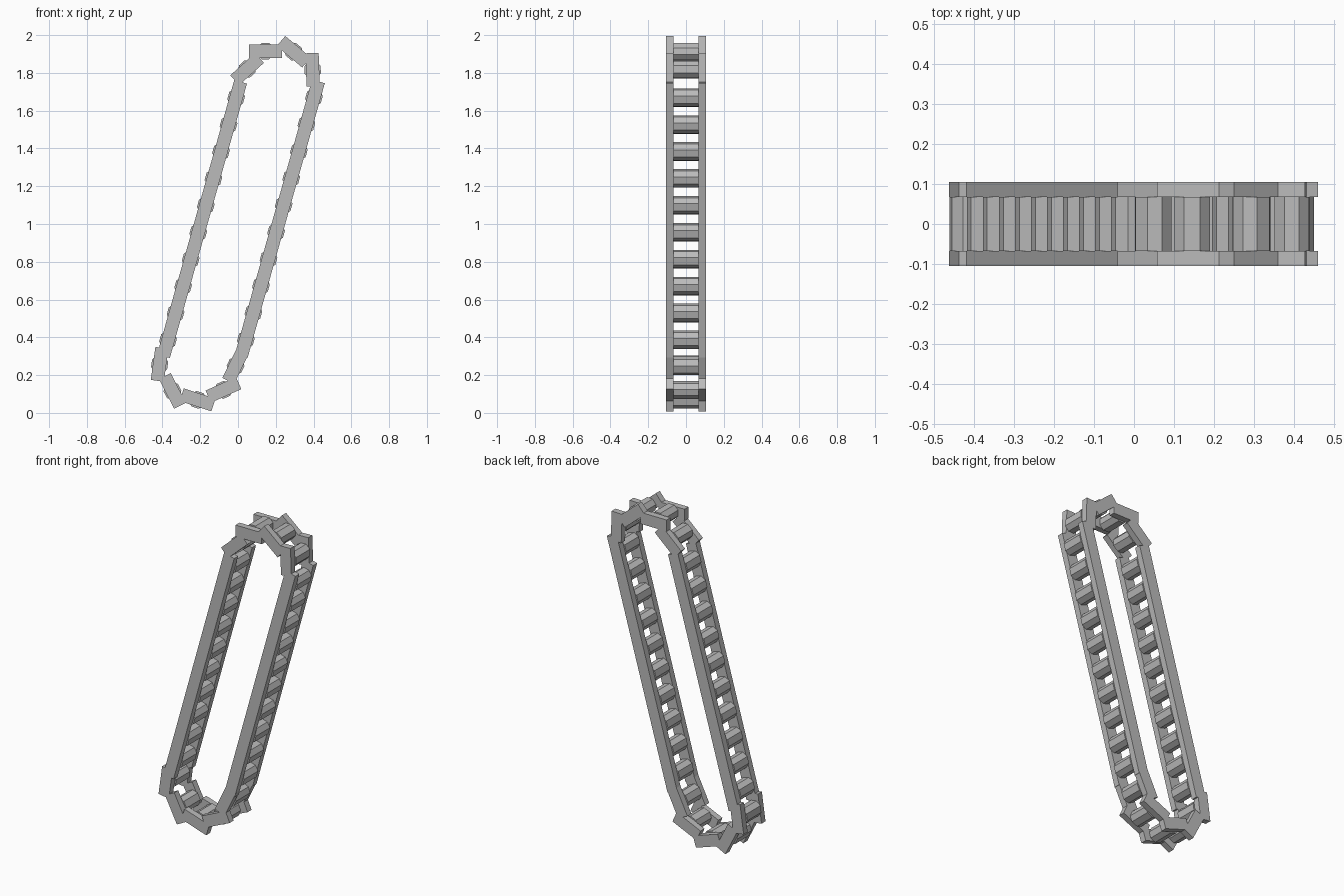
import bpy
import bmesh
import math
from mathutils import Vector

cube = bpy.data.objects.get("Cube")
if cube:
    bpy.data.objects.remove(cube, do_unlink=True)

grey = bpy.data.materials.new("steel_grey")
grey.use_nodes = True
colour = (0.5, 0.5, 0.5, 1)
grey.diffuse_color = colour
grey.node_tree.nodes["Principled BSDF"].inputs["Base Color"].default_value = colour

HALF_LINK, HALF_WIDTH = 0.088, 0.035
RAIL_IN, RAIL_OUT = 0.067, 0.105
PITCH = 0.1425
LEAN = math.radians(74.3)


def prism(name, profile, centre, angle, y0, y1):
    """Extrude an (along, across) profile from y0 to y1, turned in the xz plane."""
    along = Vector((math.cos(angle), 0, math.sin(angle)))
    across = Vector((-along.z, 0, along.x))
    base = Vector((centre[0], y0, centre[1]))
    bm = bmesh.new()
    face = bm.faces.new([bm.verts.new(base + along * u + across * v) for u, v in profile])
    new = bmesh.ops.extrude_face_region(bm, geom=[face])["geom"]
    verts = [g for g in new if isinstance(g, bmesh.types.BMVert)]
    bmesh.ops.translate(bm, verts=verts, vec=(0, y1 - y0, 0))
    bmesh.ops.recalc_face_normals(bm, faces=bm.faces)
    mesh = bpy.data.meshes.new(name)
    bm.to_mesh(mesh)
    bm.free()
    mesh.materials.append(grey)
    bpy.context.collection.objects.link(bpy.data.objects.new(name, mesh))


def rail_pair(name, centre, angle, half):
    w = HALF_WIDTH
    box = [(-half, -w), (half, -w), (half, w), (-half, w)]
    prism("front_" + name, box, centre, angle, -RAIL_OUT, -RAIL_IN)
    prism("back_" + name, box, centre, angle, RAIL_IN, RAIL_OUT)


def rung(name, centre, angle):
    a, b, c, d = 0.045, 0.018, 0.02, 0.043
    octagon = [(a, -b), (a, b), (c, d), (-c, d), (-a, b), (-a, -b), (-c, -d), (c, -d)]
    prism(name, octagon, centre, angle, -RAIL_IN, RAIL_IN)


# Long straight runs: top link centre, each with ten rungs
COUNT = 10
step = Vector((PITCH / math.tan(LEAN), PITCH))
for side, top in (("right", Vector((-0.010, 1.668))), ("left", Vector((0.402, 1.670)))):
    bottom = top - step * (COUNT - 1)
    half = (top - bottom).length / 2 + HALF_LINK
    rail_pair(side + "_straight_rail", (top + bottom) / 2, LEAN, half)
    for i in range(COUNT):
        rung(f"{side}_rung_{i + 1}", top - step * i, LEAN)

# Turned links around both ends: x, z, angle in degrees
turns = {
    "upper": [(0.048, 1.820, 42), (0.145, 1.915, 0), (0.295, 1.912, -40), (0.395, 1.817, -88)],
    "lower": [(-0.013, 0.249, 64), (-0.077, 0.122, 24), (-0.214, 0.069, -18),
              (-0.347, 0.116, -63), (-0.415, 0.257, 82)],
}
for end, links in turns.items():
    for i, (x, z, degrees) in enumerate(links):
        angle = math.radians(degrees)
        rail_pair(f"{end}_link_{i + 1}", (x, z), angle, HALF_LINK)
        rung(f"{end}_rung_{i + 1}", (x, z), angle)
